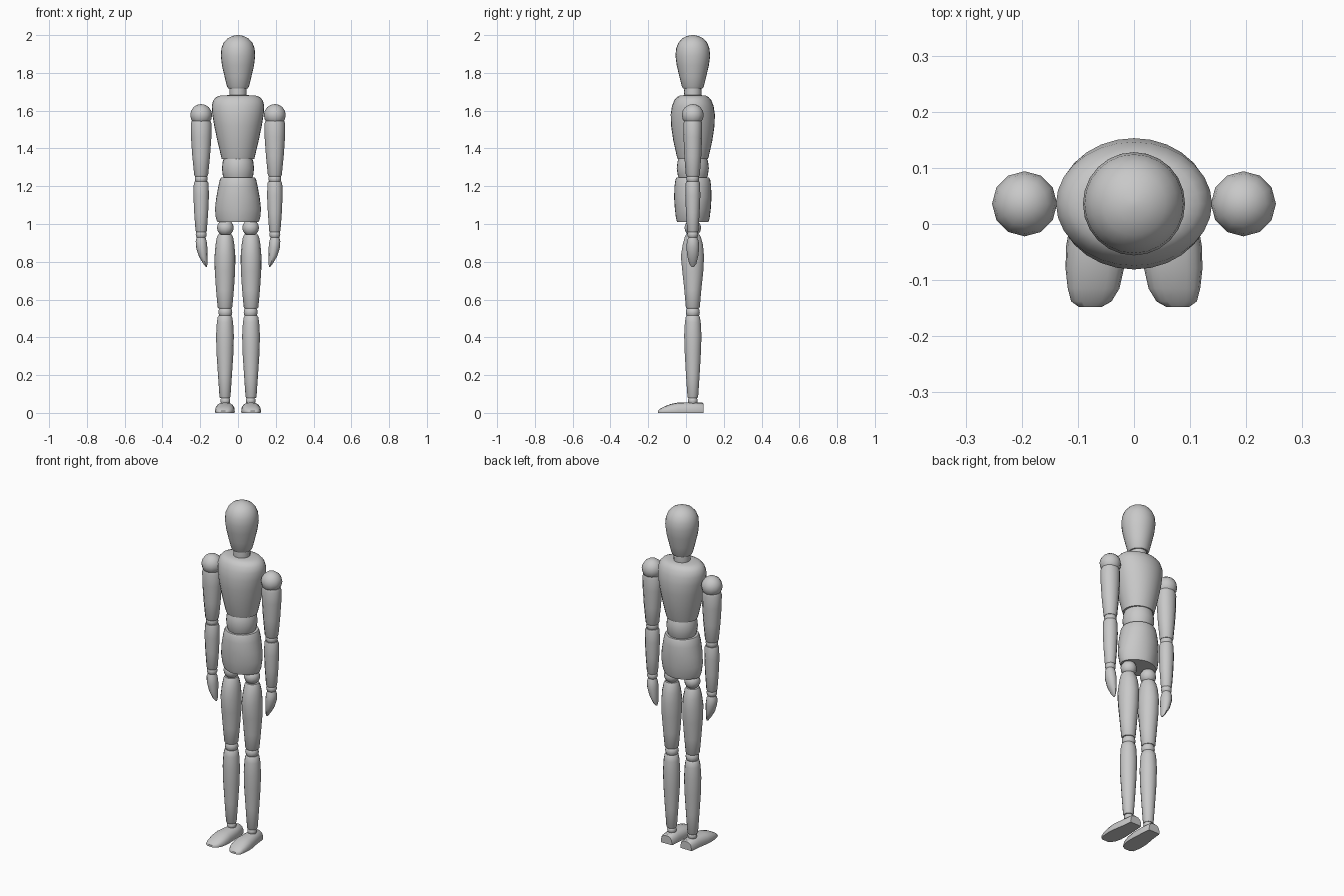
import bpy, bmesh, math

wood = bpy.data.materials.new("plain_grey")
wood.diffuse_color = (0.58, 0.58, 0.58, 1)
CY = 0.036  # body axis in y


def finish(name, bm, angle=40):
    bmesh.ops.recalc_face_normals(bm, faces=bm.faces)
    me = bpy.data.meshes.new(name)
    bm.to_mesh(me)
    bm.free()
    me.materials.append(wood)
    ob = bpy.data.objects.new(name, me)
    bpy.context.collection.objects.link(ob)
    bpy.ops.object.select_all(action='DESELECT')
    ob.select_set(True)
    bpy.context.view_layer.objects.active = ob
    bpy.ops.object.shade_smooth_by_angle(angle=math.radians(angle))
    return ob


def skin(name, loops, angle=40):
    """Join closed loops of points into a capped solid."""
    bm = bmesh.new()
    rings = [[bm.verts.new(p) for p in loop] for loop in loops]
    n = len(rings[0])
    for a, b in zip(rings, rings[1:]):
        for i in range(n):
            j = (i + 1) % n
            bm.faces.new((a[i], a[j], b[j], b[i]))
    bm.faces.new(rings[0])
    bm.faces.new(rings[-1])
    return finish(name, bm, angle)


def turned(name, rows, n=16, cx=0.0):
    """Rows are (z, rx, ry, x shift, y shift, squareness), the last ones optional."""
    loops = []
    for row in rows:
        z, rx, ry, dx, dy, e = tuple(row) + (0, 0, 2.0)[len(row) - 3:]
        loop = []
        for i in range(n):
            c, s = math.cos(2 * math.pi * i / n), math.sin(2 * math.pi * i / n)
            loop.append((cx + dx + rx * math.copysign(abs(c) ** (2 / e), c),
                         CY + dy + ry * math.copysign(abs(s) ** (2 / e), s), z))
        loops.append(loop)
    return skin(name, loops)


def ball(name, x, z, r, n=12):
    bm = bmesh.new()
    bmesh.ops.create_uvsphere(bm, u_segments=n, v_segments=8, radius=r)
    bmesh.ops.translate(bm, vec=(x, CY, z), verts=bm.verts)
    return finish(name, bm)


# Head and neck
turned("head", [(1.718, .052, .052), (1.728, .058, .058), (1.78, .071, .071),
                (1.84, .085, .085), (1.89, .091, .092), (1.93, .088, .088),
                (1.96, .076, .076), (1.982, .056, .056), (1.995, .03, .03),
                (2.0, .007, .007)], 24)
turned("neck", [(1.66, .044, .044), (1.70, .046, .046), (1.73, .044, .044)], 20)

# Trunk
turned("chest", [(1.345, .086, .080), (1.36, .09, .085), (1.44, .109, .103),
                 (1.52, .126, .115), (1.58, .136, .117), (1.625, .139, .110),
                 (1.655, .131, .098), (1.672, .115, .084), (1.68, .092, .068),
                 (1.682, .05, .045)], 28)
turned("waist", [(1.235, .072, .072), (1.26, .081, .080), (1.295, .085, .085),
                 (1.33, .081, .081), (1.355, .072, .072)], 24)
turned("pelvis", [(1.01, .109, .083, 0, 0, 1.75), (1.03, .117, .089, 0, 0, 1.75),
                  (1.08, .122, .095, 0, 0, 1.85), (1.14, .115, .099),
                  (1.20, .104, .097), (1.235, .096, .092), (1.245, .09, .087)], 28)

for side, s in (("left", 1), ("right", -1)):
    # Arm
    ax = s * .195
    ball(side + "_shoulder", ax, 1.577, .058)
    turned(side + "_upper_arm", [(1.252, .033, .033), (1.26, .037, .037),
                                 (1.36, .047, .045), (1.46, .054, .049),
                                 (1.53, .055, .050), (1.545, .05, .046)], 12, ax)
    ball(side + "_elbow", ax, 1.24, .034)
    turned(side + "_forearm", [(.957, .026, .026), (.965, .030, .030),
                               (1.06, .037, .036), (1.15, .041, .040),
                               (1.215, .039, .038), (1.225, .035, .035)], 12, ax)
    ball(side + "_wrist", ax, .945, .029)
    turned(side + "_hand", [(.772, .003, .006, -s * .028), (.79, .011, .019, -s * .022),
                            (.83, .023, .029, -s * .010), (.875, .030, .034, -s * .003),
                            (.91, .029, .031), (.932, .022, .022)], 12, ax)

    # Leg
    lx = s * .067
    ball(side + "_hip", lx, .98, .044)
    turned(side + "_thigh", [(.553, .034, .034), (.56, .039, .038), (.65, .047, .046),
                             (.75, .054, .057), (.83, .055, .063, 0, -.002),
                             (.89, .050, .055), (.93, .043, .044), (.945, .036, .036)],
           14, s * .069)
    ball(side + "_knee", lx, .533, .037)
    turned(side + "_shin", [(.078, .025, .025), (.085, .029, .029), (.2, .037, .037),
                            (.32, .045, .044), (.41, .047, .047), (.48, .043, .043),
                            (.508, .038, .038), (.515, .033, .033)], 14, s * .069)
    ball(side + "_ankle", lx, .064, .026)

    # Foot: D-shaped sections from heel to toe (y, centre x, half width, height)
    sections = [(.092, .064, .036, .048), (.086, .064, .039, .054),
                (.03, .065, .044, .056), (-.04, .069, .052, .055),
                (-.08, .070, .052, .047), (-.115, .072, .046, .034),
                (-.138, .076, .036, .021), (-.148, .078, .020, .011)]
    loops = []
    for y, cx, w, h in sections:
        arc = [math.pi * k / 8 for k in range(9)]
        loop = [(s * cx + w * math.copysign(abs(math.cos(a)) ** .8, math.cos(a)),
                 y, .008 * min(1, h / .03) + (h - .008 * min(1, h / .03)) * math.sin(a) ** .8)
                for a in arc]
        loop += [(s * cx - w * .96, y, 0), (s * cx + w * .96, y, 0)]
        loops.append(loop)
    skin(side + "_foot", loops)
